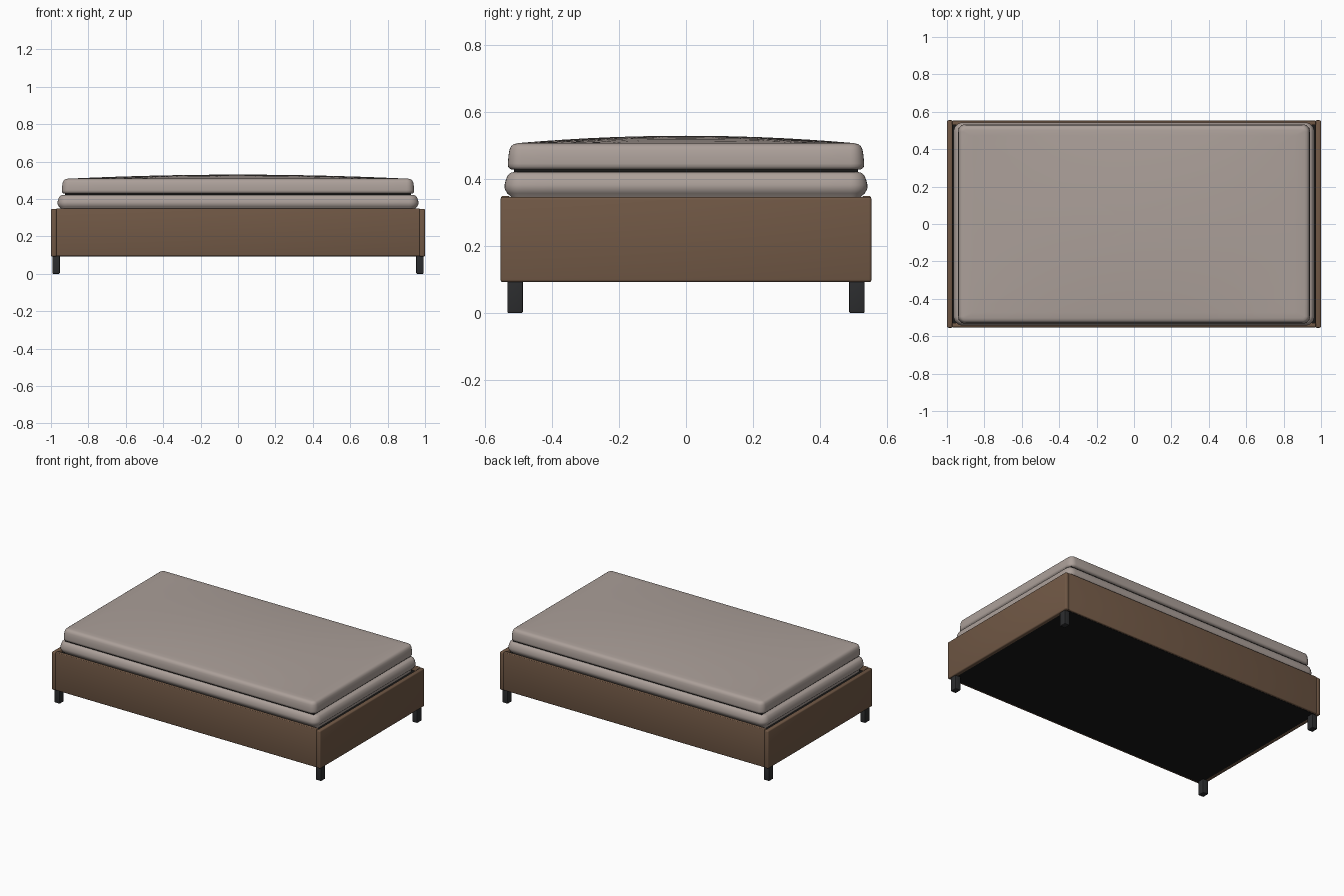
import bpy, bmesh, math

if "Cube" in bpy.data.objects:
    bpy.data.objects.remove(bpy.data.objects["Cube"])


def material(name, r, g, b):
    m = bpy.data.materials.new(name)
    m.diffuse_color = (r, g, b, 1)
    m.use_nodes = True
    m.node_tree.nodes["Principled BSDF"].inputs["Base Color"].default_value = m.diffuse_color
    return m


WOOD = material("brown wood", 0.165, 0.098, 0.060)
CLOTH = material("warm grey fabric", 0.41, 0.35, 0.32)
BLACK = material("black underside", 0.009, 0.009, 0.009)
LEG = material("charcoal", 0.025, 0.026, 0.028)


def finish(name, bm, mat, angle):
    me = bpy.data.meshes.new(name)
    bmesh.ops.recalc_face_normals(bm, faces=bm.faces[:])
    bm.to_mesh(me)
    bm.free()
    me.materials.append(mat)
    ob = bpy.data.objects.new(name, me)
    bpy.context.collection.objects.link(ob)
    bpy.ops.object.select_all(action='DESELECT')
    bpy.context.view_layer.objects.active = ob
    ob.select_set(True)
    bpy.ops.object.shade_smooth_by_angle(angle=math.radians(angle))
    return ob


def box(name, x0, x1, y0, y1, z0, z1, mat, bevel=0.0):
    bm = bmesh.new()
    bmesh.ops.create_cube(bm, size=1)
    for v in bm.verts:
        v.co = ((x0 + x1) / 2 + v.co.x * (x1 - x0),
                (y0 + y1) / 2 + v.co.y * (y1 - y0),
                (z0 + z1) / 2 + v.co.z * (z1 - z0))
    if bevel:
        bmesh.ops.bevel(bm, geom=bm.edges[:], offset=bevel, segments=3,
                        profile=0.5, affect='EDGES')
    return finish(name, bm, mat, 35)


def outline(hx, hy, r, n=12, arc=6):
    # rounded rectangle with subdivided straight sides
    pts = []
    for i, (sx, sy) in enumerate([(1, 1), (-1, 1), (-1, -1), (1, -1)]):
        for k in range(arc + 1):
            a = math.pi / 2 * (i + k / arc)
            pts.append((sx * (hx - r) + r * math.cos(a), sy * (hy - r) + r * math.sin(a)))
    out, step = [], arc + 1
    for i, p in enumerate(pts):
        out.append(p)
        if i % step == arc:
            q = pts[(i + 1) % len(pts)]
            out += [(p[0] + (q[0] - p[0]) * k / n, p[1] + (q[1] - p[1]) * k / n)
                    for k in range(1, n)]
    return out


def mattress(name, hx, hy, r, profile, crown):
    # profile: (inset, z) from the bottom edge to the top edge
    bm = bmesh.new()
    rings = []
    for inset, z in profile:
        ring = outline(hx - inset, hy - inset, max(r - inset, 0.008))
        rings.append([bm.verts.new((x, y, z)) for x, y in ring])
    inset, ztop = profile[-1]
    ax, ay = hx - inset, hy - inset
    ring = outline(ax, ay, max(r - inset, 0.008))

    def dome(x, y):
        return ztop + crown * max(0, 1 - (x / ax) ** 2) * max(0, 1 - (y / ay) ** 2)

    # domed top in shrinking rings
    for t in (0.94, 0.85, 0.72, 0.58, 0.44, 0.3, 0.15):
        rings.append([bm.verts.new((x * t, y * t, dome(x * t, y * t))) for x, y in ring])
    for a, b in zip(rings, rings[1:]):
        for i in range(len(a)):
            j = (i + 1) % len(a)
            bm.faces.new((a[i], a[j], b[j], b[i]))
    tip = bm.verts.new((0, 0, dome(0, 0)))
    last = rings[-1]
    for i in range(len(last)):
        bm.faces.new((last[i], last[(i + 1) % len(last)], tip))
    bm.faces.new(rings[0][::-1])
    return finish(name, bm, CLOTH, 50)


# frame panels and legs
for s, side in ((-1, "left"), (1, "right")):
    xs = sorted((s * 1.0, s * 0.97))
    box(side + "_end_panel", *xs, -0.555, 0.555, 0.092, 0.347, WOOD, 0.008)
    for t, end in ((-1, "front"), (1, "back")):
        lx = sorted((s * 0.953, s * 0.992))
        ly = sorted((t * 0.488, t * 0.534))
        box(f"{end}_{side}_leg", *lx, *ly, 0.0, 0.11, LEG, 0.004)
for t, end in ((-1, "front"), (1, "back")):
    ys = sorted((t * 0.553, t * 0.528))
    box(end + "_side_panel", -0.972, 0.972, *ys, 0.094, 0.350, WOOD, 0.005)

# underside board and mattress deck
box("underside_board", -0.985, 0.985, -0.54, 0.54, 0.093, 0.108, BLACK)
box("mattress_deck", -0.971, 0.971, -0.53, 0.53, 0.30, 0.325, BLACK)

# two stacked mattresses with a dark seam between
mattress("lower_mattress", 0.965, 0.543, 0.05,
         [(0.03, 0.322), (0.022, 0.345), (0.008, 0.358), (0.001, 0.37), (0.0, 0.383),
          (0.004, 0.398), (0.010, 0.412), (0.018, 0.419), (0.03, 0.422)], 0.0)
box("dark_seam", -0.925, 0.925, -0.515, 0.515, 0.418, 0.434, BLACK)
mattress("upper_mattress", 0.942, 0.533, 0.04,
         [(0.02, 0.428), (0.008, 0.430), (0.001, 0.437), (0.0, 0.447), (0.002, 0.47),
          (0.005, 0.488), (0.010, 0.499), (0.018, 0.505), (0.03, 0.508)], 0.022)
